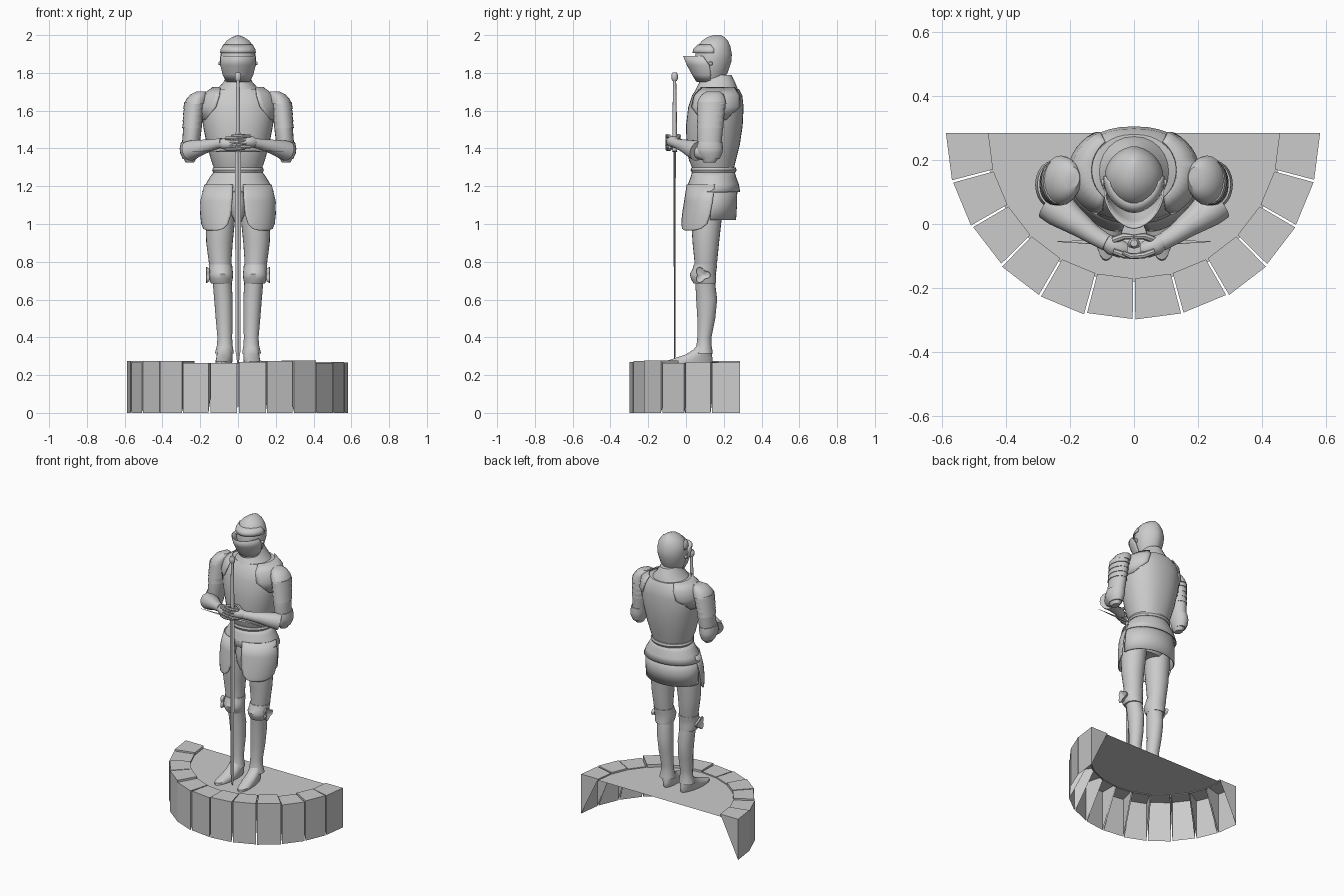
import bpy, bmesh, math, random
from mathutils import Vector
random.seed(4)


def finish(name, bm, both=False, shell=0, angle=40):
    me = bpy.data.meshes.new(name)
    bm.normal_update()
    bm.to_mesh(me)
    bm.free()
    ob = bpy.data.objects.new(name, me)
    bpy.context.collection.objects.link(ob)
    bpy.ops.object.select_all(action='DESELECT')
    ob.select_set(True)
    bpy.context.view_layer.objects.active = ob
    if angle:
        bpy.ops.object.shade_smooth_by_angle(angle=math.radians(angle))
    if shell:
        ob.modifiers.new("thickness", 'SOLIDIFY').thickness = shell
    if both:
        m = ob.modifiers.new("mirror", 'MIRROR')
        m.use_mirror_merge = False
    return ob


def skin(bm, loops, closed, cap):
    rows = [[bm.verts.new(v) for v in lp] for lp in loops]
    n = len(rows[0])
    for a, b in zip(rows, rows[1:]):
        for i in range(n if closed else n - 1):
            j = (i + 1) % n
            bm.faces.new((a[i], a[j], b[j], b[i]))
    if cap and closed:
        bm.faces.new(rows[0][::-1])
        bm.faces.new(rows[-1])


# Upright part: rings are (z, centre x, half width, front y, back y[, arc start, arc end])
def loft(name, rings, n=24, p=1.0, cap=True, splay=0, **kw):
    bm = bmesh.new()
    closed = len(rings[0]) == 5
    loops = []
    for r in sorted(rings):
        z, cx, w, yf, yb = r[:5]
        a0, a1 = (0, 360) if closed else r[5:]
        lp = []
        for i in range(n if closed else n + 1):
            t = math.radians(a0 + (a1 - a0) * i / n)
            s, c = math.sin(t), math.cos(t)
            y = (yf + yb) / 2 - (yb - yf) / 2 * c
            lp.append((cx + w * math.copysign(abs(s) ** p, s) + splay * (0.1 - y), y, z))
        loops.append(lp)
    skin(bm, loops, closed, cap)
    return finish(name, bm, **kw)


# Part along a path: points are (x, y, z, radius), flat scales the cross-section height
def tube(name, pts, n=14, flat=1.0, **kw):
    bm = bmesh.new()
    ps = [Vector(q[:3]) for q in pts]
    loops = []
    for i, q in enumerate(pts):
        d = (ps[min(i + 1, len(ps) - 1)] - ps[max(i - 1, 0)]).normalized()
        side = Vector((0, 0, 1)).cross(d).normalized()
        up = d.cross(side)
        loops.append([ps[i] + q[3] * (side * math.cos(a) + up * flat * math.sin(a))
                      for a in (2 * math.pi * k / n for k in range(n))])
    skin(bm, loops, True, True)
    return finish(name, bm, **kw)


# Half-round plinth: floor and twelve open-backed stones
CY, RO, RI = 0.285, 0.585, 0.455
def rim(r, deg, z):
    a = math.radians(deg)
    return (r * math.cos(a), CY - r * math.sin(a), z)

bm = bmesh.new()
bm.faces.new([bm.verts.new(rim(RI + 0.01, a, 0.257)) for a in range(180, -1, -15)])
finish("plinth_floor", bm, angle=0)
for i in range(12):
    top, ro = 0.262 + random.random() * 0.016, RO + random.uniform(-0.004, 0.004)
    a0, a1 = i * 15 + (0.4 if i else 0), i * 15 + (14.6 if i < 11 else 15)
    bm = bmesh.new()
    low, out, inn, lip = [[bm.verts.new(rim(r, a, z)) for a in (a0, a1)]
                          for r, z in ((ro, 0), (ro, top), (RI, top), (RI, 0.25))]
    for f in ((low[0], out[0], out[1], low[1]), (out[0], inn[0], inn[1], out[1]),
              (inn[0], lip[0], lip[1], inn[1]),
              (low[0], inn[0], out[0]), (low[1], out[1], inn[1])):
        bm.faces.new(f)
    bmesh.ops.recalc_face_normals(bm, faces=bm.faces)
    finish(f"plinth_stone_{i + 1}", bm, angle=0)

# Helmet: keeled skull, pointed visor, brow and collar
loft("helmet_skull", [(1.75, 0, .055, .07, .19), (1.80, 0, .078, .05, .22), (1.86, 0, .091, .045, .24),
     (1.90, 0, .092, .05, .243), (1.94, 0, .083, .06, .235), (1.97, 0, .060, .085, .222),
     (1.988, 0, .034, .11, .205), (2.0, 0, .004, .145, .185)], n=32, p=1.15)
loft("helmet_visor", [(1.752, 0, .062, .055, .19, -95, 95), (1.79, 0, .081, .032, .215, -95, 95),
     (1.84, 0, .094, .005, .235, -92, 92), (1.888, 0, .096, -.015, .24, -80, 80)], p=1.15, shell=.006)
loft("helmet_brow", [(1.905, 0, .096, .034, .246, -95, 95), (1.925, 0, .092, .038, .243, -95, 95),
     (1.95, 0, .079, .062, .23, -80, 80)], p=1.15, shell=.005)
tube("visor_pivot", [(.085, .13, 1.85, .012), (.102, .13, 1.85, .009)], n=10, both=True)
loft("gorget", [(1.67, 0, .14, .03, .285), (1.72, 0, .105, .055, .272), (1.75, 0, .078, .07, .26),
     (1.79, 0, .056, .085, .24)], p=.95)

# Breastplate and waist band
TORSO = [(1.28, .122, .04, .25), (1.34, .143, .015, .265), (1.42, .165, .003, .285),
         (1.52, .185, .0, .30), (1.62, .198, .012, .305), (1.68, .185, .032, .298),
         (1.715, .13, .055, .28)]
loft("cuirass", [(z, 0, w, f, b) for z, w, f, b in TORSO], n=36, p=.88)
loft("waist_band", [(1.272, 0, .130, .03, .262), (1.285, 0, .137, .024, .268), (1.298, 0, .132, .028, .264)])

# Shoulder wings over the chest and back
loft("shoulder_wing", [(1.55, 0, .197, -.004, .309, 62, 112), (1.62, 0, .207, .004, .313, 32, 146),
     (1.68, 0, .194, .025, .306, 28, 150), (1.725, 0, .135, .048, .288, 42, 140)],
     n=14, p=.88, shell=.006, both=True)

# Skirt: flared ring, front thigh plates, rear plate, centre guard
loft("skirt", [(1.285, 0, .122, .035, .255), (1.25, 0, .148, .025, .265), (1.21, 0, .172, .01, .28),
     (1.17, 0, .19, .0, .287)], n=32, cap=False, shell=.006)
loft("thigh_plate", [(1.21, 0, .178, .002, .275, 9, 96), (1.12, 0, .2, -.012, .275, 9, 94),
     (1.05, 0, .2, -.024, .275, 11, 91), (1.0, 0, .195, -.031, .275, 16, 86),
     (.975, 0, .192, -.034, .275, 24, 74), (.965, 0, .19, -.035, .275, 36, 58)],
     n=16, shell=.006, both=True)
loft("rear_plate", [(1.19, 0, .182, .0, .272, 88, 272), (1.10, 0, .184, .0, .27, 88, 272),
     (1.02, 0, .184, .0, .265, 88, 272)], shell=.006)
loft("hips", [(1.22, 0, .15, .04, .23), (1.10, 0, .155, .035, .22), (1.05, 0, .10, .06, .19)])
loft("centre_guard", [(1.0, 0, .012, .03, .1), (1.05, 0, .035, .01, .1), (1.12, 0, .042, .0, .1),
     (1.2, 0, .03, .006, .1)], n=16)

# Legs, knee guards and feet
loft("leg", [(1.14, .088, .078, .03, .2), (1.0, .095, .077, .028, .186), (.9, .098, .070, .035, .175),
     (.8, .095, .060, .045, .165), (.74, .088, .054, .042, .152), (.68, .083, .050, .05, .155),
     (.6, .077, .049, .054, .165), (.5, .073, .045, .06, .155), (.4, .070, .039, .06, .135),
     (.36, .070, .041, .056, .135), (.315, .072, .050, .045, .142)], both=True)
loft("knee_guard", [(.685, .088, .055, .04, .16), (.71, .09, .062, .026, .16), (.735, .09, .064, .02, .158),
     (.76, .091, .062, .034, .162), (.785, .093, .062, .042, .165)], p=.95, both=True)
bm = bmesh.new()
loops = []
for x, k in ((.145, .35), (.152, .8), (.168, 1.0), (.17, .93), (.156, .1)):
    loops.append([(x, .085 + k * (.037 + .01 * math.cos(3 * t)) * math.cos(t),
                   .73 + k * (.037 + .01 * math.cos(3 * t)) * math.sin(t))
                  for t in (2 * math.pi * i / 24 for i in range(24))])
skin(bm, loops, True, True)
finish("knee_wing", bm, both=True)
loft("foot", [(.258, .066, .040, -.115, .135), (.272, .066, .043, -.112, .14), (.29, .066, .042, -.06, .14),
     (.31, .068, .041, .0, .137), (.335, .07, .04, .04, .135), (.36, .07, .036, .06, .13)],
     splay=.1, both=True)

# Arms: core, overlapping shoulder bands, elbow guard
loft("upper_arm", [(1.68, .212, .035, .09, .195), (1.6, .233, .050, .065, .205), (1.5, .242, .049, .06, .195),
     (1.42, .25, .047, .058, .188), (1.36, .255, .042, .07, .18), (1.325, .255, .022, .095, .155)],
     n=20, both=True)
loft("shoulder_cap", [(1.635, .228, .057, .058, .214), (1.66, .220, .054, .066, .21),
     (1.685, .208, .045, .082, .2), (1.702, .195, .025, .11, .18)], n=20, both=True)
for i in range(4):
    z, x = 1.61 - i * .034, .234 + i * .003
    loft(f"arm_band_{i + 1}", [(z, x, .056 - i * .001, .058, .21 - i * .004),
         (z + .036, x - .002, .052 - i * .001, .062, .207 - i * .004)], n=20, both=True)
loft("elbow_guard", [(1.345, .257, .036, .08, .178), (1.375, .258, .048, .056, .192),
     (1.40, .257, .052, .05, .196), (1.435, .252, .05, .055, .193)], n=20, both=True)

# Forearms with flared cuffs
tube("forearm", [(.262, .115, 1.365, .034), (.245, .075, 1.385, .044), (.2, .025, 1.405, .041),
     (.13, -.03, 1.42, .029), (.095, -.05, 1.428, .025)], both=True)
tube("gauntlet_cuff", [(.262, .062, 1.385, .053), (.235, .04, 1.395, .050), (.17, -.005, 1.412, .036),
     (.115, -.043, 1.424, .027), (.085, -.058, 1.43, .027)], both=True)

# Folded hands around the grip
for s, side in ((1, "left"), (-1, "right")):
    dz = .006 * s
    tube(f"hand_{side}", [(s * .1, -.048, 1.427, .022), (s * .07, -.066, 1.43 + dz, .031),
         (s * .04, -.078, 1.43 + dz, .028), (s * .02, -.08, 1.43 + dz, .018)], n=12)
    for k in range(4):
        z = 1.402 + k * .019 + dz
        tube(f"finger_{side}_{k + 1}", [(s * .065, -.085, z, .009), (s * .03, -.098, z, .010),
             (s * -.01, -.101, z + .002, .009), (s * -.035, -.09, z + .002, .006)], n=8)
    tube(f"thumb_{side}", [(s * .065, -.05, 1.445, .011), (s * .03, -.038, 1.46 + dz, .011),
         (s * .0, -.04, 1.465 + dz, .007)], n=8)

# Sword held point down
loft("sword_blade", [(.262, 0, .004, -.062, -.058), (.32, 0, .012, -.064, -.056),
     (1.385, 0, .017, -.066, -.054)], n=4, angle=20)
tube("sword_guard", [(-.24, -.055, 1.385, .001), (-.1, -.057, 1.385, .008), (0, -.06, 1.385, .014),
     (.1, -.057, 1.385, .008), (.24, -.055, 1.385, .001)], n=6, flat=.4, angle=20)
loft("sword_grip", [(1.38, 0, .013, -.072, -.048), (1.6, 0, .012, -.071, -.049),
     (1.765, 0, .009, -.068, -.052)], n=10)
loft("sword_pommel", [(1.758, 0, .012, -.071, -.049), (1.768, 0, .018, -.077, -.043),
     (1.79, 0, .018, -.077, -.043), (1.802, 0, .011, -.071, -.049)], n=10)
